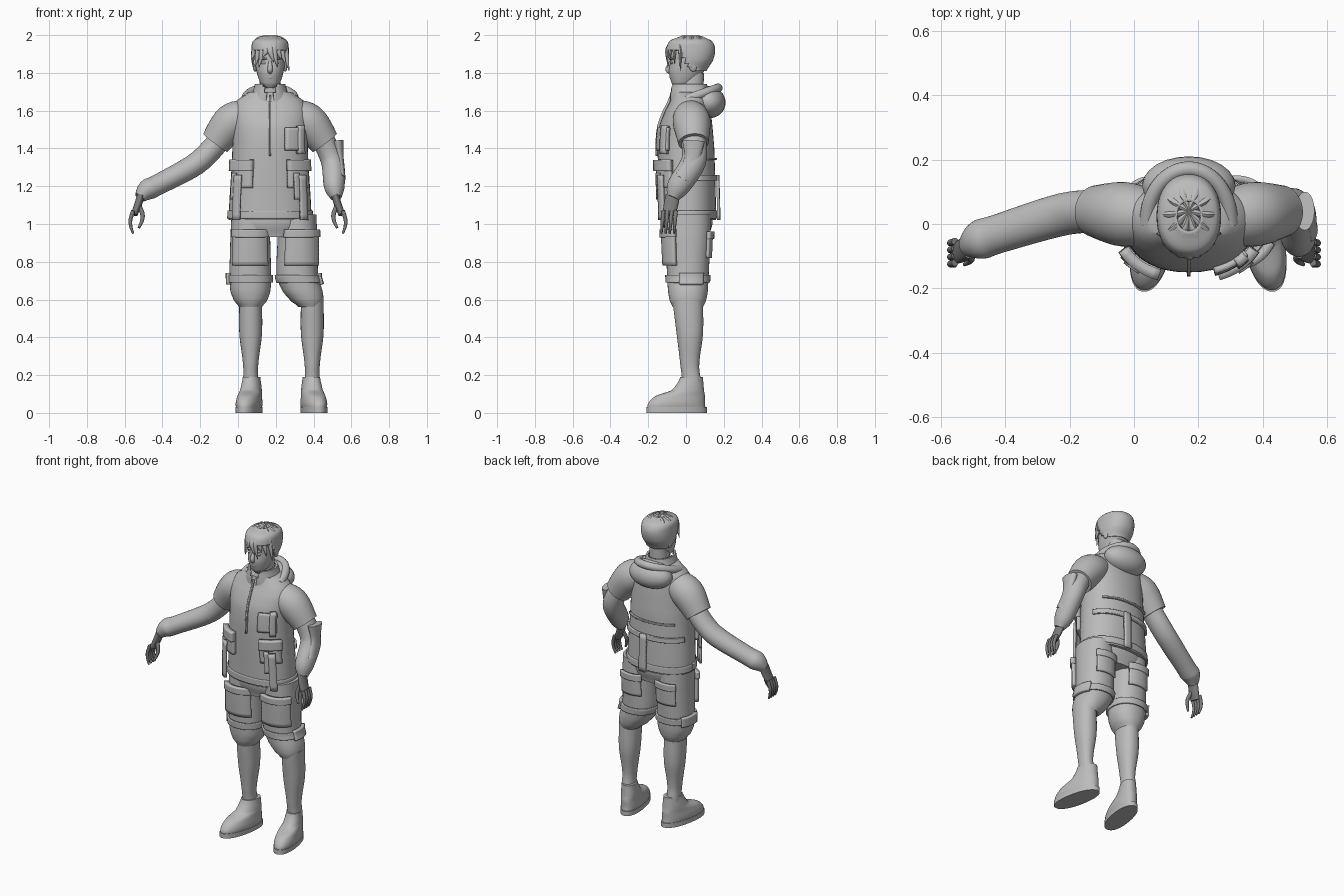
import bpy, bmesh, math
from mathutils import Vector, Matrix

if "Cube" in bpy.data.objects:
    bpy.data.objects.remove(bpy.data.objects["Cube"])


def material(name, value):
    colour = (value, value, value, 1)
    made = bpy.data.materials.new(name)
    made.use_nodes = True
    made.diffuse_color = colour
    made.node_tree.nodes["Principled BSDF"].inputs["Base Color"].default_value = colour
    return made


GREY = material("mid grey", 0.5)
DARK = material("dark grey", 0.2)
MIDDLE = 0.17
SIDES = {"right": -1, "left": 1}


def finish(name, bm, mat=GREY, thickness=0):
    mesh = bpy.data.meshes.new(name)
    bmesh.ops.recalc_face_normals(bm, faces=bm.faces)
    bm.to_mesh(mesh)
    bm.free()
    part = bpy.data.objects.new(name, mesh)
    bpy.context.collection.objects.link(part)
    mesh.materials.append(mat)
    if thickness:
        solid = part.modifiers.new("thickness", "SOLIDIFY")
        solid.thickness, solid.offset = thickness, 0
    bpy.ops.object.select_all(action="DESELECT")
    part.select_set(True)
    bpy.context.view_layer.objects.active = part
    bpy.ops.object.shade_smooth_by_angle(angle=math.radians(40))


def blend(rings, index, t):
    # Smooth curve through the rings on either side of index
    last = len(rings) - 1
    before, start, end, after = [Vector(rings[max(0, min(last, index + k))]) for k in (-1, 0, 1, 2)]
    leave, arrive = (end - before) / 2, (after - start) / 2
    ease = t * t * (3 - 2 * t)
    return start.lerp(end, ease) + leave * t * (1 - t) ** 2 - arrive * t * t * (1 - t)


def ring_at(rings, height):
    index = max(k for k in range(len(rings) - 1) if rings[k][0] <= height or k == 0)
    low, high = rings[index][0], rings[index + 1][0]
    return blend(rings, index, (height - low) / (high - low))


def outline(angle, power=2.2):
    return [math.copysign(abs(v) ** (2 / power), v) for v in (math.cos(angle), math.sin(angle))]


def skin(bm, rows, closed=True):
    for lower, upper in zip(rows, rows[1:]):
        count = len(lower)
        for j in range(count if closed else count - 1):
            k = (j + 1) % count
            bm.faces.new((lower[j], lower[k], upper[k], upper[j]))


def centred(x, rows):
    # Rows are (height, depth centre, half width, half depth)
    return [(z, x, y, wide, deep) for z, y, wide, deep in rows]


def stack(name, rings, shear=0, cut=None, thickness=0, levels=32):
    # Body part made of level rings
    bm, rows = bmesh.new(), []
    for step in range(levels + 1):
        z = rings[0][0] + (rings[-1][0] - rings[0][0]) * step / levels
        _, x, y, wide, deep = ring_at(rings, z)
        row = []
        for j in range(40):
            u, v = outline(math.tau * j / 40)
            depth = y + v * deep
            row.append(bm.verts.new((x + u * wide + shear * depth, depth, z)))
        rows.append(row)
    skin(bm, rows)
    if cut:
        bmesh.ops.delete(bm, geom=[f for f in bm.faces if cut(f.calc_center_median())], context="FACES")
    else:
        bm.faces.new(rows[0])
        bm.faces.new(rows[-1])
    finish(name, bm, thickness=thickness)


def tube(name, points, depth=1, mat=GREY, sides=20, steps=6):
    # Round limb along points of (x, y, z, radius)
    bm, rows = bmesh.new(), []
    path = [blend(points, i, t / steps) for i in range(len(points) - 1) for t in range(steps)]
    path.append(Vector(points[-1]))
    for i, point in enumerate(path):
        along = (path[min(i + 1, len(path) - 1)] - path[max(i - 1, 0)]).to_3d().normalized()
        back = Vector((0, 1, 0))
        back = (back - along * back.dot(along)).normalized()
        across = back.cross(along)
        turns = [math.tau * j / sides for j in range(sides)]
        rows.append([bm.verts.new(point.to_3d() + point.w * (across * math.cos(a) + back * depth * math.sin(a)))
                     for a in turns])
    skin(bm, rows)
    bm.faces.new(rows[0])
    bm.faces.new(rows[-1])
    finish(name, bm, mat)


def patch(name, rings, middle, half, low, high, thickness=0.015, lift=0.005):
    # Cloth panel that hugs a stack; angles in degrees, the front is -90
    bm, rows, across, up = bmesh.new(), [], max(3, half // 3), 8
    for r in range(up + 1):
        z = low + (high - low) * r / up
        _, x, y, wide, deep = ring_at(rings, z)
        row = []
        for j in range(across + 1):
            u, v = outline(math.radians(middle - half + 2 * half * j / across))
            row.append(bm.verts.new((x + u * (wide + lift), y + v * (deep + lift), z)))
        rows.append(row)
    skin(bm, rows, False)
    finish(name, bm, thickness=thickness)


def ball(name, place, size, tilt=0):
    bm = bmesh.new()
    bmesh.ops.create_uvsphere(bm, u_segments=24, v_segments=14, radius=1)
    bm.transform(Matrix.Translation(place) @ Matrix.Rotation(tilt, 4, "X") @ Matrix.Diagonal((*size, 1)))
    finish(name, bm)


# Jacket body with its seams, straps and pockets
torso = centred(MIDDLE, [(1.02, .01, .22, .15), (1.4, 0, .2, .15), (1.52, 0, .2, .14),
                         (1.6, .01, .2, .12), (1.66, .02, .17, .1), (1.7, .02, .11, .09)])
stack("jacket_body", torso)
patch("jacket_hem", torso, 0, 180, 1.03, 1.07, lift=0)
patch("back_belt", torso, 90, 70, 1.23, 1.26)
patch("back_seam", torso, 90, 50, 1.34, 1.35)
patch("back_strap", torso, 85, 5, 1.02, 1.26, lift=.015)
patch("front_zip", torso, -90, 1, 1.36, 1.68)
patch("chest_pocket", torso, -52, 18, 1.39, 1.51, .02, .01)
patch("chest_tab", torso, -43, 6, 1.37, 1.52, .03, .015)
for side, m in SIDES.items():
    facing = -90 + 43 * m
    patch(side + "_waist_pocket", torso, facing, 20, 1.19, 1.33, .025, .01)
    patch(side + "_waist_flap", torso, facing, 21, 1.28, 1.34, .035, .02)
    patch(side + "_hanging_strap", torso, facing, 6, 1.02, 1.26, lift=.035)
    patch(side + "_strap_end", torso, facing - 9, 4, 1.13, 1.27, lift=.03)

# Collar open at the front, and the hood behind it
collar = centred(MIDDLE, [(1.64, .02, .11, .1), (1.69, .02, .09, .1), (1.74, .015, .075, .09)])
stack("collar", collar, thickness=.012, cut=lambda c: c.y < 0 and abs(c.x - MIDDLE) < (c.z - 1.62) * .3)
ball("hood", (MIDDLE, .12, 1.645), (.145, .09, .085), -.25)
arc = [math.pi * k / 8 for k in range(9)]
tube("hood_rim", [(MIDDLE + .13 * math.cos(a), .17 * math.sin(a), 1.66 + .06 * math.sin(a), .024) for a in arc])

# Arms: short mirrored outer sleeves over long under sleeves
under = {
    "right": [(-.1, .04, 1.44, .06), (-.22, .03, 1.32, .06), (-.42, -.03, 1.21, .055),
              (-.48, -.05, 1.18, .055), (-.52, -.07, 1.14, .03)],
    "left": [(.45, .04, 1.45, .06), (.5, .04, 1.33, .06), (.51, -.04, 1.2, .055), (.52, -.07, 1.14, .03)]}
for side, m in SIDES.items():
    tube(side + "_sleeve", [(MIDDLE + m * .1, .02, 1.58, .08), (MIDDLE + m * .2, .03, 1.54, .1),
                            (MIDDLE + m * .29, .04, 1.43, .08)], sides=36)
    tube(side + "_under_sleeve", under[side], 1.1, sides=32)
tube("left_elbow_guard", [(.53, .04, 1.44, .03), (.54, .03, 1.34, .02), (.55, -.02, 1.24, .02)], 2)


def finger(name, m, start, bow, reach, radius):
    # Curled finger that bows sideways and tapers to its tip
    points = []
    for t in (0, .4, .7, 1):
        x, y, z = start
        points.append((m * (x + bow * math.sin(math.pi * t)), y - reach * t, z - .12 * t, radius * (1 - t * t / 2)))
    tube(name, points, mat=DARK, sides=12)


# Hands
for side, m in SIDES.items():
    tube(side + "_palm", [(m * .515, -.07, 1.15, .02), (m * .53, -.08, 1.1, .02), (m * .55, -.09, 1.05, .018)],
         1.9, DARK)
    for k in range(4):
        finger(f"{side}_finger_{k + 1}", m, (.555, -.12 + k * .022, 1.07), .015, .01, .011)
    finger(side + "_thumb", m, (.525, -.09, 1.1), -.02, .035, .013)

# Shorts with cargo pockets, then calves and shoes
stack("shorts_seat", centred(MIDDLE, [(.93, .01, .17, .11), (1, .01, .2, .13), (1.06, .01, .2, .13)]))
leg_rows = [(.56, .01, .06, .08), (.59, .01, .085, .095), (.64, .01, .105, .105),
            (.72, .01, .11, .11), (.94, .01, .105, .12), (1.05, .01, .1, .12)]
calf_rows = [(.16, .03, .04, .05), (.25, .02, .04, .05), (.42, .02, .06, .07), (.6, .01, .06, .08)]
shoe_rows = [(.01, -.05, .06, .155), (.05, -.05, .065, .15), (.09, -.03, .06, .13),
             (.12, .01, .055, .085), (.19, .03, .045, .06)]
sole_rows = [(0, -.05, .065, .16), (.03, -.05, .065, .16)]
for side, m in SIDES.items():
    hip, ankle = MIDDLE + .02 + m * .125, MIDDLE + .06 + m * .163
    # The hem gathers in towards the calf
    leg = [(z, hip + (ankle - hip) * max(0, .7 - z) * 6, y, wide, deep) for z, y, wide, deep in leg_rows]
    stack(side + "_shorts_leg", leg)
    front = -82 + 8 * m
    patch(side + "_cargo_pocket", leg, front, 45, .78, .96, .025, .01)
    patch(side + "_cargo_flap", leg, front, 47, .93, .97, .03, .015)
    patch(side + "_leg_band", leg, 0, 180, .69, .73, .01)
    patch(side + "_band_tab", leg, 90 - 80 * m, 30, .68, .74, .02, .01)
    patch(side + "_back_pocket", leg, 90, 35, .82, .94)
    patch(side + "_back_flap", leg, 90, 37, .92, .96, .02, .01)
    stack(side + "_calf", centred(ankle, calf_rows))
    stack(side + "_shoe", centred(ankle, shoe_rows), -.17 * m)
    stack(side + "_sole", centred(ankle, sole_rows), -.17 * m, levels=2)

# Head and face
stack("neck", centred(MIDDLE, [(1.62, .03, .06, .06), (1.8, .03, .055, .065)]))
head = centred(MIDDLE, [(1.72, -.04, .02, .02), (1.74, -.02, .05, .055), (1.8, 0, .07, .09),
                        (1.86, .02, .08, .105), (1.92, .025, .08, .11), (1.96, .025, .07, .09),
                        (1.985, .025, .02, .03)])
stack("head", head)
tube("nose", [(MIDDLE, -.08, 1.86, .008), (MIDDLE, -.095, 1.82, .014), (MIDDLE, -.08, 1.8, .01)], sides=12)
ball("lips", (MIDDLE, -.075, 1.777), (.022, .012, .01))
for side, m in SIDES.items():
    ball(side + "_ear", (MIDDLE + m * .08, .035, 1.84), (.012, .022, .034), .2)
    ball(side + "_eye", (MIDDLE + m * .032, -.073, 1.852), (.016, .01, .007))
    ball(side + "_brow", (MIDDLE + m * .033, -.077, 1.875), (.024, .01, .006))

# Hair cap grown from the head, open over the face and below the ears
cap = [(z + .01, x, y, wide + .016, deep + .016) for z, x, y, wide, deep in head if z > 1.75]
stack("hair_cap", cap, thickness=.006, cut=lambda c: c.z < 1.92 and c.y < (1.86 - c.z) * .6 or c.z < 1.83 and c.y < .05)

# Locks swept over the forehead and around the crown
for k in range(9):
    f = k / 4 - 1
    x, y, sweep = MIDDLE + f * .08, -.1 + .07 * f * f, math.copysign(.02, f + .2)
    tip = 1.86 + .03 * math.cos(2 * k) - .02 * abs(f)
    tube(f"fringe_lock_{k + 1}", [(MIDDLE + f * .04, 0, 1.98, .01), (MIDDLE + f * .06, y / 2 - .02, 1.96, .018),
                                  (x, y, 1.92, .017), (x + sweep, y, tip, .002)], .6, sides=10)
for k in range(10):
    c, s = outline(math.tau * k / 10, 2)
    tube(f"crown_lock_{k + 1}", [(MIDDLE, .04, 1.985, .01), (MIDDLE + c * .05, .03 + s * .06, 1.98, .015),
                                 (MIDDLE + c * .08, .03 + s * .1, 1.95, .016), (MIDDLE + c * .095, .03 + s * .12, 1.9, .003)],
         .8, sides=10)
